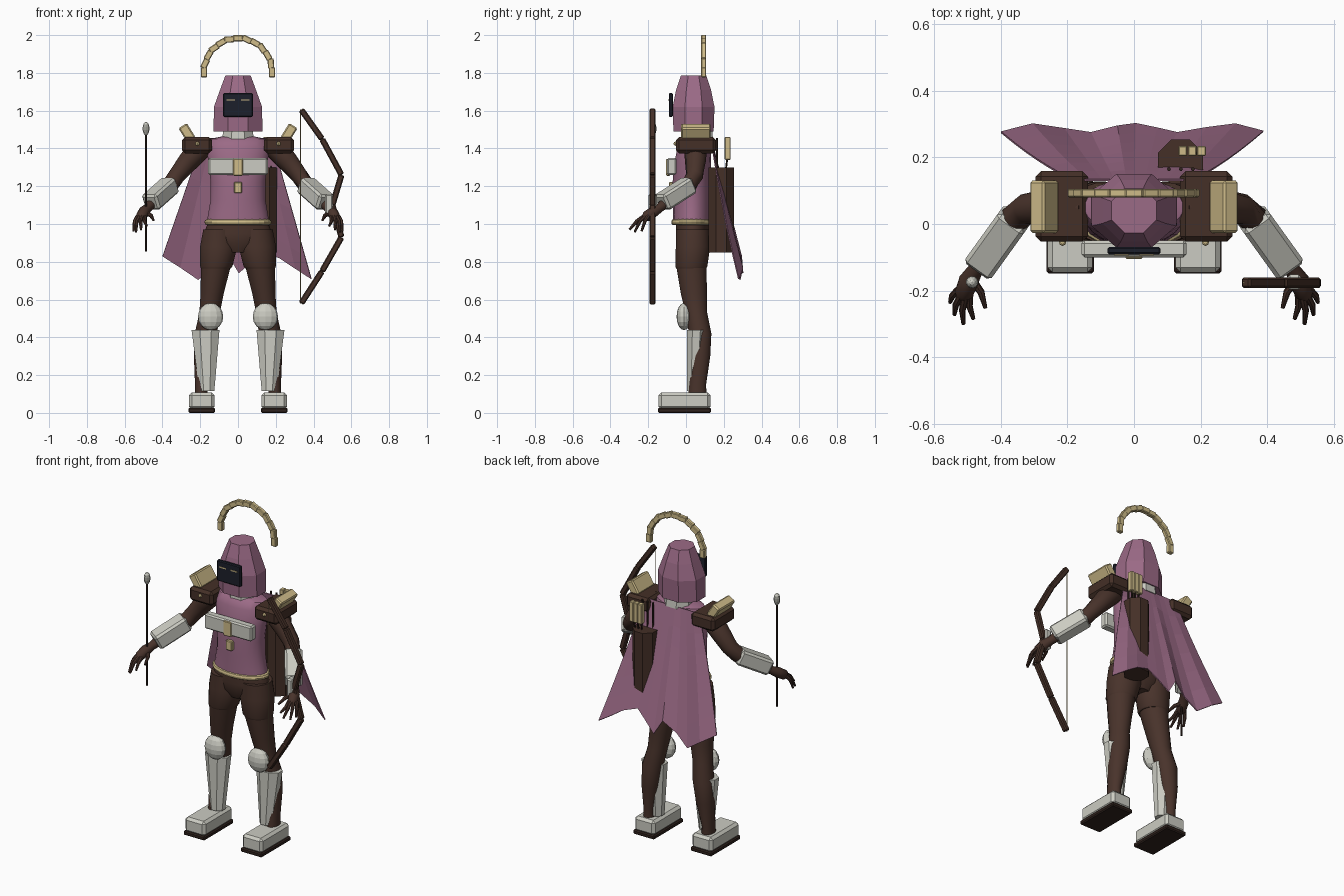
import bpy, bmesh
from math import sin, cos, pi, radians
from mathutils import Vector, Matrix, Euler

cube = bpy.data.objects.get("Cube")
if cube:
    bpy.data.objects.remove(cube, do_unlink=True)


def material(name, rgb):
    m = bpy.data.materials.new(name)
    m.use_nodes = True
    m.diffuse_color = (*rgb, 1)
    m.node_tree.nodes["Principled BSDF"].inputs["Base Color"].default_value = (*rgb, 1)
    return m


PINK = material("dusty pink cloth", (.33, .145, .24))
SKIN = material("dark brown skin", (.066, .033, .024))
LEATHER = material("brown leather", (.058, .029, .02))
WHITE = material("off white armour", (.60, .60, .54))
GOLD = material("pale gold", (.62, .50, .25))
NIGHT = material("night blue visor", (.012, .014, .024))
SOLE = material("dark sole", (.03, .017, .013))


def finish(name, bm, mat, smooth=False):
    bmesh.ops.recalc_face_normals(bm, faces=bm.faces)
    me = bpy.data.meshes.new(name)
    bm.to_mesh(me)
    bm.free()
    me.materials.append(mat)
    ob = bpy.data.objects.new(name, me)
    bpy.context.collection.objects.link(ob)
    if smooth:
        bpy.ops.object.select_all(action='DESELECT')
        ob.select_set(True)
        bpy.context.view_layer.objects.active = ob
        bpy.ops.object.shade_smooth_by_angle(angle=radians(40))
    return ob


def box(name, loc, size, mat, bevel=.008, rot=None):
    bm = bmesh.new()
    bmesh.ops.create_cube(bm, size=1, matrix=Matrix.Diagonal((*size, 1)))
    if bevel:
        bmesh.ops.bevel(bm, geom=bm.edges[:], offset=bevel, segments=1, affect='EDGES')
    turn = rot.to_matrix().to_4x4() if rot else Matrix()
    bm.transform(Matrix.Translation(loc) @ turn)
    return finish(name, bm, mat)


def bar(name, a, b, width, depth, mat, bevel=.006):
    """Box running from point a to point b."""
    a, b = Vector(a), Vector(b)
    rot = (b - a).to_track_quat('Z', 'Y')
    return box(name, (a + b) / 2, (width, depth, (b - a).length), mat, bevel, rot)


def ellipsoid(name, loc, radii, mat, segs=12, smooth=False):
    bm = bmesh.new()
    bmesh.ops.create_uvsphere(bm, u_segments=segs, v_segments=segs // 2 + 2, radius=1,
                              matrix=Matrix.Translation(loc) @ Matrix.Diagonal((*radii, 1)))
    return finish(name, bm, mat, smooth)


def skin_rings(name, rings, mat, smooth):
    bm = bmesh.new()
    loops = [[bm.verts.new(p) for p in ring] for ring in rings]
    n = len(loops[0])
    for lo, hi in zip(loops, loops[1:]):
        for i in range(n):
            bm.faces.new((lo[i], lo[(i + 1) % n], hi[(i + 1) % n], hi[i]))
    bm.faces.new(loops[0])
    bm.faces.new(loops[-1])
    return finish(name, bm, mat, smooth)


def loft(name, rows, mat, sides=20, smooth=True, s=1):
    """Stack of level ellipses: x, y, z, x radius, y radius."""
    angles = [2 * pi * (i + .5) / sides for i in range(sides)]
    return skin_rings(name, [[(s * (x + rx * cos(a)), y + ry * sin(a), z) for a in angles]
                             for x, y, z, rx, ry in rows], mat, smooth)


def tube(name, pts, mat, sides=12, s=1, smooth=True):
    """Round limb through x, y, z, radius points."""
    path = [Vector((s * p[0], p[1], p[2])) for p in pts]
    rings = []
    for i, c in enumerate(path):
        d = path[min(i + 1, len(path) - 1)] - path[max(i - 1, 0)]
        q = d.to_track_quat('Z', 'Y')
        rings.append([c + q @ Vector((cos(2 * pi * k / sides), sin(2 * pi * k / sides), 0)) * pts[i][3]
                      for k in range(sides)])
    return skin_rings(name, rings, mat, smooth)


# Head: neck, collar, hood and visor
tube("neck", [(0, .045, 1.42, .06), (0, .04, 1.52, .055)], SKIN)
loft("collar", [(0, .06, 1.445, .09, .09), (0, .06, 1.5, .085, .085)], WHITE, 8, False)
loft("hood", [(0, .04, 1.49, .14, .115), (0, .04, 1.62, .138, .12),
              (0, .04, 1.71, .103, .1), (0, .04, 1.785, .073, .073)], PINK, 8, False)
box("visor", (0, -.08, 1.63), (.16, .022, .125), NIGHT, .005)
for s in (1, -1):
    box("eye_slit", (s * .038, -.092, 1.656), (.045, .004, .007), GOLD, 0)

# Torso, chest plate and belt
loft("tunic", [(0, .03, 1.0, .168, .1), (0, .03, 1.05, .16, .1), (0, .03, 1.13, .146, .1),
               (0, .03, 1.22, .146, .102), (0, .035, 1.32, .157, .098),
               (0, .045, 1.41, .17, .09), (0, .05, 1.45, .15, .075),
               (0, .055, 1.465, .08, .055)], PINK, 24)
loft("hips", [(0, .035, 1.02, .155, .088), (0, .035, .95, .183, .09),
              (0, .035, .9, .17, .085), (0, .035, .85, .07, .06)], SKIN, 24)
bpy.ops.mesh.primitive_torus_add(major_segments=28, minor_segments=8, major_radius=1,
                                 minor_radius=.1, location=(0, .03, 1.01))
belt = bpy.context.object
belt.name = "belt"
belt.scale = (.162, .098, .16)
belt.data.materials.append(GOLD)
box("chest_plate", (0, -.075, 1.305), (.315, .05, .09), WHITE)
box("chest_buckle", (0, -.095, 1.3), (.052, .02, .09), GOLD, .004)
box("pendant", (0, -.078, 1.193), (.042, .025, .058), GOLD, .004)

for s in (1, -1):
    # Legs and armour
    loft("thigh", [(.1, .035, .97, .085, .09), (.102, .037, .88, .1, .092),
                   (.115, .028, .775, .086, .086), (.117, .028, .765, .08, .081)], SKIN, s=s)
    loft("leg", [(.117, .028, .78, .08, .081), (.137, .042, .63, .062, .07),
                 (.15, .055, .53, .055, .058), (.17, .075, .42, .06, .06),
                 (.182, .075, .3, .052, .054), (.195, .062, .15, .033, .045),
                 (.195, .06, .07, .035, .05)], SKIN, s=s)
    ellipsoid("knee_guard", (s * .145, -.01, .51), (.067, .04, .072), WHITE)
    loft("greave", [(.165, .042, .115, .043, .04), (.172, .055, .44, .08, .055)],
         WHITE, 8, False, s)
    box("boot", (s * .192, -.008, .063), (.135, .275, .09), WHITE, .015)
    box("boot_sole", (s * .192, -.008, .013), (.142, .282, .026), SOLE, .006)

    # Arms, bracers and shoulder armour
    tube("arm", [(.15, .05, 1.42, .045), (.2, .05, 1.40, .06), (.26, .05, 1.335, .056),
                 (.325, .045, 1.255, .046), (.36, .015, 1.205, .044), (.42, -.07, 1.145, .036),
                 (.478, -.14, 1.085, .024), (.497, -.17, 1.066, .03),
                 (.512, -.21, 1.04, .028), (.517, -.225, 1.03, .014)], SKIN, s=s)
    bar("bracer", (s * .357, .02, 1.208), (s * .465, -.13, 1.112), .098, .09, WHITE, .012)
    tube("thumb", [(.49, -.165, 1.06, .014), (.46, -.205, 1.045, .011),
                   (.447, -.252, 1.02, .006)], SKIN, 8, s)
    for base, tip in (((.495, -.21), (.483, -.285, .99)), ((.508, -.22), (.513, -.3, .97)),
                      ((.52, -.215), (.54, -.272, .957)), ((.53, -.2), (.553, -.235, .962))):
        x, y, z = tip
        tube("finger", [(*base, 1.042, .012), ((base[0] + x) / 2 + .006, (base[1] + y) / 2, 1.015, .01),
                        (*tip, .006)], SKIN, 8, s)
    box("shoulder_pad", (s * .217, .053, 1.417), (.157, .212, .085), LEATHER, .016)
    ellipsoid("shoulder_stud", (s * .215, -.055, 1.425), (.011, .011, .011), GOLD, 8)
    box("shoulder_crest", (s * .27, .052, 1.483), (.052, .157, .088), GOLD, .007,
        Euler((0, s * radians(32), 0)))

# Cape with pleats and a ragged hem
hem = [(-.4, .83), (-.305, .77), (-.21, .705), (-.13, .77), (-.05, .83), (.005, .74),
       (.07, .8), (.13, .85), (.22, .82), (.305, .765), (.39, .71)]
bm = bmesh.new()
rows = []
for r in range(7):
    t = r / 6
    rows.append([bm.verts.new((x * (.46 + .54 * t),
                               .135 + .155 * t + .014 * t * cos(x * 22) - .25 * x * x * t * (1 - t),
                               1.455 * (1 - t) + z * t)) for x, z in hem])
for a, b in zip(rows, rows[1:]):
    for i in range(len(hem) - 1):
        bm.faces.new((a[i], a[i + 1], b[i + 1], b[i]))
cape = finish("cape", bm, PINK)
thick = cape.modifiers.new("thickness", 'SOLIDIFY')
thick.thickness = .006

# Quiver with arrows
loft("quiver", [(.14, .187, .85, .073, .073), (.14, .187, 1.3, .073, .073)], LEATHER, 8, False)
for i in range(3):
    x = .105 + .036 * i
    tube("quiver_arrow", [(x, .165, 1.28, .006), (x, .165, 1.455, .006)], SOLE, 6, smooth=False)
    box("fletching", (.147 + .028 * i, .22, 1.4), (.026, .03, .12), GOLD, .003)
    tube("fletched_shaft", [(.147 + .02 * i, .21, 1.28, .005), (.147 + .028 * i, .22, 1.36, .005)],
         SOLE, 6, smooth=False)

# Bow in the left hand
limb = [(.335, 1.605), (.445, 1.45), (.548, 1.26), (.5, 1.1), (.548, .93), (.445, .75), (.335, .58)]
for (xa, za), (xb, zb) in zip(limb, limb[1:]):
    bar("bow_limb", (xa, -.177, za), (xb, -.177, zb), .032, .032, LEATHER)
box("bow_grip", (.482, -.175, 1.1), (.042, .045, .12), WHITE)
tube("bow_string", [(.33, -.177, .58, .003), (.33, -.177, 1.605, .003)], GOLD, 6)

# Arrow in the right hand
tube("arrow_shaft", [(-.487, -.175, .855, .0055), (-.487, -.175, 1.5, .0055)], SOLE, 8)
ellipsoid("arrow_tip", (-.487, -.175, 1.505), (.019, .019, .036), WHITE, 10)

# Arch of blocks above the head
for i in range(13):
    a = pi * i / 12
    box("halo_block", (.18 * cos(a), .093, 1.803 + .18 * sin(a)), (.033, .026, .053), GOLD, .004,
        Euler((0, pi / 2 - a - pi / 2 + (.2 if 0 < i < 12 and i % 2 else 0), 0)))
